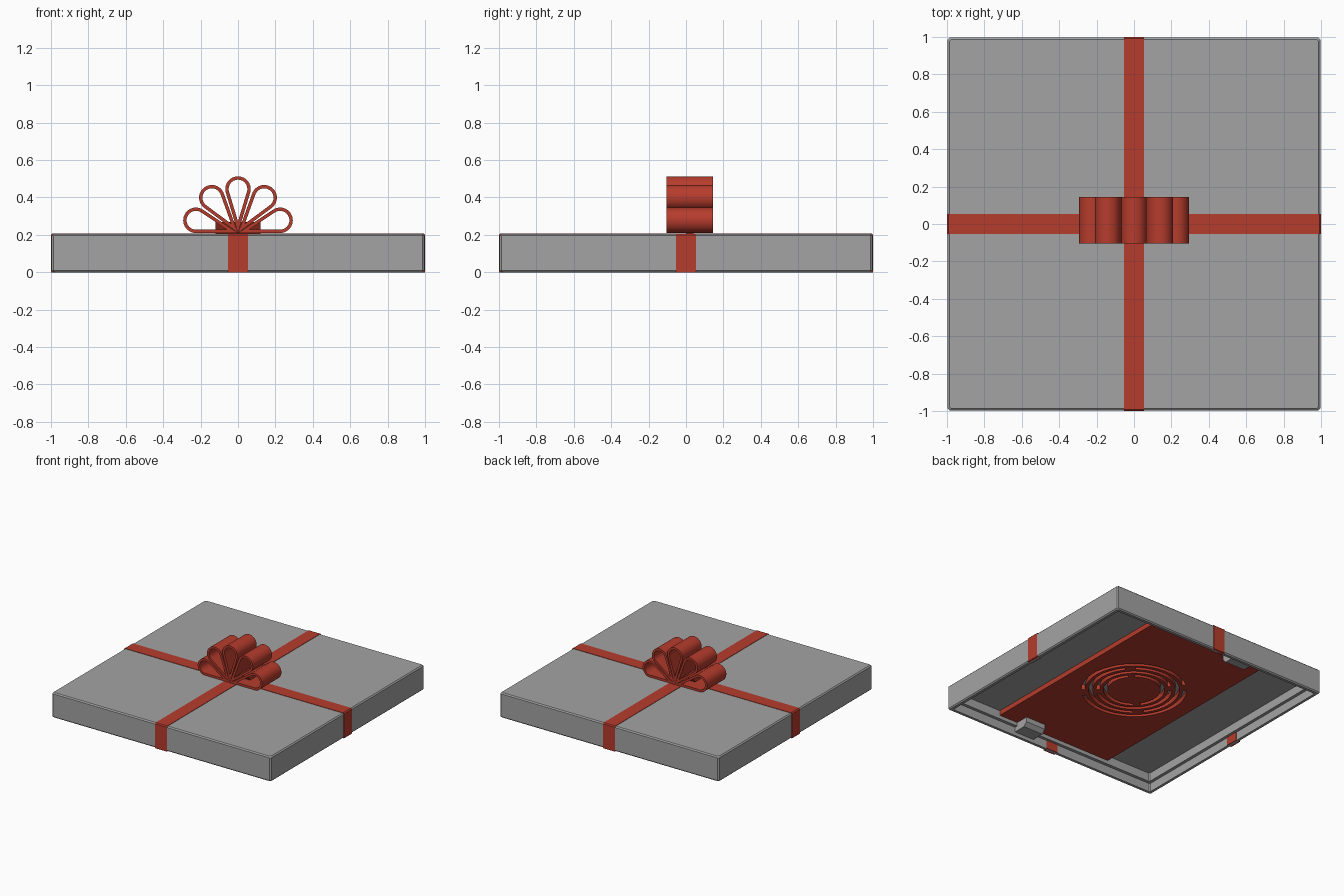
import bpy, bmesh, math

if "Cube" in bpy.data.objects:
    bpy.data.objects.remove(bpy.data.objects["Cube"])


def material(name, rgb):
    m = bpy.data.materials.new(name)
    m.diffuse_color = (*rgb, 1)
    m.use_nodes = True
    m.node_tree.nodes["Principled BSDF"].inputs["Base Color"].default_value = m.diffuse_color
    return m


GREY = material("box grey", (0.37, 0.37, 0.37))
RED = material("ribbon red", (0.47, 0.045, 0.026))


def add_loft(bm, loops, cyclic=False):
    """Skin a series of equal-length loops; cap the ends unless cyclic."""
    rows = [[bm.verts.new(p) for p in loop] for loop in loops]
    n = len(rows[0])
    pairs = list(zip(rows, rows[1:]))
    if cyclic:
        pairs.append((rows[-1], rows[0]))
    else:
        bm.faces.new(rows[0])
        bm.faces.new(rows[-1])
    for a, b in pairs:
        for i in range(n):
            j = (i + 1) % n
            bm.faces.new((a[i], a[j], b[j], b[i]))


def finish(name, bm, mat, smooth=False):
    bmesh.ops.recalc_face_normals(bm, faces=bm.faces[:])
    me = bpy.data.meshes.new(name)
    bm.to_mesh(me)
    bm.free()
    me.materials.append(mat)
    ob = bpy.data.objects.new(name, me)
    bpy.context.collection.objects.link(ob)
    if smooth:
        bpy.ops.object.select_all(action='DESELECT')
        bpy.context.view_layer.objects.active = ob
        ob.select_set(True)
        bpy.ops.object.shade_smooth_by_angle(angle=math.radians(30))
    return ob


def loft(name, loops, mat, cyclic=False, smooth=False):
    bm = bmesh.new()
    add_loft(bm, loops, cyclic)
    return finish(name, bm, mat, smooth)


def rect(x0, x1, y0, y1, z):
    return [(x0, y0, z), (x1, y0, z), (x1, y1, z), (x0, y1, z)]


def square_ring(h, z, c=0.01):
    """Square of half-width h with small chamfered corners."""
    k = h - c
    return [(x, y, z) for x, y in ((h, -k), (h, k), (k, h), (-k, h),
                                   (-h, k), (-h, -k), (-k, -h), (k, -h))]


# Hollow lid with a stepped inner wall, from ceiling round to the top
LID = [(0.94, 0.14), (0.94, 0.07), (0.965, 0.07), (0.965, 0), (0.987, 0),
       (0.996, 0.009), (0.996, 0.196), (0.987, 0.205)]
loft("lid", [square_ring(h, z) for h, z in LID], GREY)

# Two crossing ribbons, each wrapped over the top and down both sides
U = [(-1, 0), (-1, 0.2), (-0.992, 0.208), (0.992, 0.208), (1, 0.2), (1, 0),
     (0.96, 0), (0.96, 0.19), (-0.96, 0.19), (-0.96, 0)]
W = 0.053
loft("ribbon_across", [[(u, w, z) for u, z in U] for w in (-W, W)], RED)
loft("ribbon_lengthwise", [[(w, u, z) for u, z in U] for w in (-W, W)], RED)

# Bow: five teardrop loops fanned around a common base point
Y0, Y1, BASE = -0.105, 0.145, 0.21
DIST, RAD, THICK = 0.235, 0.068, 0.018
HALF = math.asin(RAD / DIST)


def teardrop(angle, y, inset):
    apex = inset / math.sin(HALF)
    r = RAD - inset
    pts = [(apex, 0)]
    sweep = math.pi / 2 + HALF
    for i in range(25):
        t = -sweep + 2 * sweep * i / 24
        pts.append((DIST + r * math.cos(t), r * math.sin(t)))
    c, s = math.cos(angle), math.sin(angle)
    return [(u * c - v * s, y, BASE + u * s + v * c) for u, v in pts]


for i in range(5):
    a = HALF + (math.pi - 2 * HALF) * i / 4
    loft(f"bow_loop_{i + 1}",
         [teardrop(a, Y0, 0), teardrop(a, Y1, 0),
          teardrop(a, Y1, THICK), teardrop(a, Y0, THICK)],
         RED, cyclic=True, smooth=True)

# Knot block inside the bow, narrower at its foot
loft("bow_knot", [rect(-0.12, 0.12, 0.0, 0.04, 0.207),
                  rect(-0.12, 0.12, -0.04, 0.08, 0.268)], RED)

# Inner panel under the ceiling
panel = loft("inner_panel", [rect(-0.53, 0.53, -0.945, 0.945, 0.10),
                             rect(-0.53, 0.53, -0.945, 0.945, 0.141)], RED)

# Concentric arc slots cut through the panel, bridges staggered ring by ring
bm = bmesh.new()
for ring in range(4):
    r0 = 0.20 + 0.056 * ring
    r1 = r0 + 0.03
    for side in range(2):
        start = math.pi * side + math.pi / 4 + (ring % 2) * math.pi / 2 + 0.12
        span = math.pi - 0.24
        loops = []
        for i in range(29):
            t = start + span * i / 28
            c, s = math.cos(t), math.sin(t)
            loops.append([(r0 * c, r0 * s, 0.05), (r1 * c, r1 * s, 0.05),
                          (r1 * c, r1 * s, 0.18), (r0 * c, r0 * s, 0.18)])
        add_loft(bm, loops)
cutter = finish("slot_cutter", bm, RED)
cutter.hide_render = True
mod = panel.modifiers.new("slots", 'BOOLEAN')
mod.operation = 'DIFFERENCE'
mod.solver = 'EXACT'
mod.object = cutter
# Bake the cut and drop the helper
bpy.context.view_layer.objects.active = panel
bpy.ops.object.modifier_apply(modifier="slots")
bpy.data.objects.remove(cutter)

# Two catches on opposite inner walls
for name, s in (("front_catch", 1), ("back_catch", -1)):
    loft(name, [rect(s * 0.18, s * 0.36, -s * 0.967, -s * 0.86, 0.03),
                rect(s * 0.18, s * 0.36, -s * 0.967, -s * 0.83, 0.06),
                rect(s * 0.18, s * 0.36, -s * 0.967, -s * 0.83, 0.105)], GREY)
